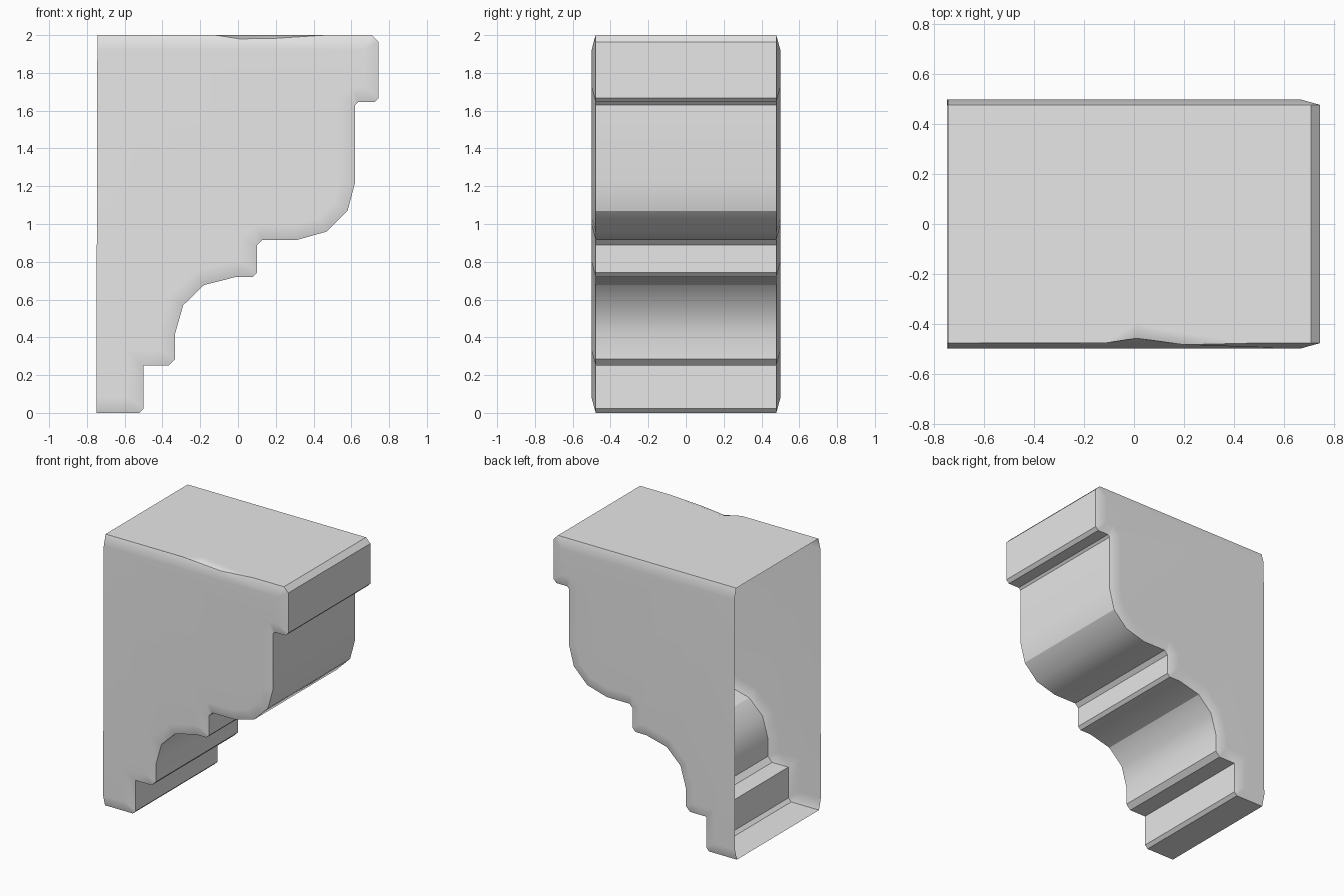
import bpy
import bmesh
import math
from mathutils import Vector

cube = bpy.data.objects.get("Cube")
if cube:
    bpy.data.objects.remove(cube, do_unlink=True)

INSET = 0.08      # width of the worn edge, seen from the side
Y_EDGE = 0.478    # half width of the moulded surface
Y_SIDE = 0.5      # half width at the flat sides

# Moulding profile from foot to top: x, z, corner chamfer
PROFILE = [
    (-0.75, 0, 0), (-0.5, 0, 0.023), (-0.5, 0.25, 0), (-0.333, 0.25, 0.035),
    (-0.333, 0.42, 0), (-0.29, 0.57, 0), (-0.18, 0.677, 0), (-0.01, 0.72, 0),
    (0.1, 0.72, 0.022), (0.1, 0.915, 0.027),
    (0.31, 0.915, 0), (0.47, 0.96, 0), (0.58, 1.07, 0), (0.62, 1.22, 0),
    (0.62, 1.645, 0.015), (0.745, 1.645, 0.023), (0.745, 2, 0.036),
    (-0.745, 2, 0),
]


def left_normal(d):
    return Vector((-d.y, d.x))


def outlines():
    """Outer profile and matching inset profile, corner by corner."""
    pts = [Vector(p[:2]) for p in PROFILE]
    outer, inner = [], []
    for i, p in enumerate(pts):
        before = (p - pts[i - 1]).normalized() if i else None
        after = (pts[i + 1] - p).normalized() if i + 1 < len(pts) else None
        a, b = before or after, after or before
        na, nb = left_normal(a), left_normal(b)
        q = p + (na + nb) * INSET / (1 + na.dot(nb))
        c = PROFILE[i][2]
        if c:
            convex = a.cross(b) > 0
            ci = max(0, c - 0.586 * INSET) if convex else c + 0.586 * INSET
            outer += [p - a * c, p + b * c]
            inner += [q - a * ci, q + b * ci]
        else:
            outer.append(p)
            inner.append(q)
    return outer, inner


def build_bracket():
    bm = bmesh.new()
    outer, inner = outlines()

    def row(points, y):
        return [bm.verts.new((p.x, y, p.y)) for p in points]

    front, back = row(outer, -Y_EDGE), row(outer, Y_EDGE)
    front_in, back_in = row(inner, -Y_SIDE), row(inner, Y_SIDE)
    last = len(outer) - 2

    # Moulded underside and nose, without the top
    for i in range(last):
        bm.faces.new((front[i], front[i + 1], back[i + 1], back[i]))

    # Worn edges and flat sides; the wall side stays open
    for edge, side in ((front, front_in), (back, back_in)):
        for i in range(last + 1):
            if edge is front and i == last:
                continue
            bm.faces.new((edge[i], edge[i + 1], side[i + 1], side[i]))
        bm.faces.new(side)

    # Chip in the front top edge
    def v(x, y, z):
        return bm.verts.new((x, y, z))

    start, end = v(0.46, -Y_EDGE, 2), v(-0.12, -Y_EDGE, 2)
    rim_a, rim_b = v(0.12, -0.425, 2), v(0.01, -0.4, 2)
    low_a, low_b = v(0.2, -0.484, 1.983), v(0.01, -0.458, 1.98)
    bm.faces.new((start, rim_a, low_a))
    bm.faces.new((rim_a, rim_b, low_b, low_a))
    bm.faces.new((rim_b, end, low_b))
    bm.faces.new((front[last], start, low_a, low_b, end, front[-1],
                  front_in[-1], front_in[last]))

    # Top slab surface
    bm.faces.new((front[last], start, rim_a, rim_b, end, front[-1],
                  back[-1], back[last]))

    bmesh.ops.remove_doubles(bm, verts=bm.verts, dist=0.001)
    bmesh.ops.recalc_face_normals(bm, faces=bm.faces)
    mesh = bpy.data.meshes.new("stone_bracket")
    bm.to_mesh(mesh)
    bm.free()
    ob = bpy.data.objects.new("stone_bracket", mesh)
    bpy.context.collection.objects.link(ob)
    return ob


# Plain stone colour
stone = bpy.data.materials.new("pale_grey_stone")
stone.use_nodes = True
colour = (0.8, 0.8, 0.8, 1)
stone.diffuse_color = colour
stone.node_tree.nodes["Principled BSDF"].inputs["Base Color"].default_value = colour

bracket = build_bracket()
bracket.data.materials.append(stone)

# Soft worn edges, crisp mouldings
for o in bpy.context.selected_objects:
    o.select_set(False)
bpy.context.view_layer.objects.active = bracket
bracket.select_set(True)
bpy.ops.object.shade_smooth_by_angle(angle=math.radians(30))
weighted = bracket.modifiers.new("even_shading", 'WEIGHTED_NORMAL')
weighted.keep_sharp = True
